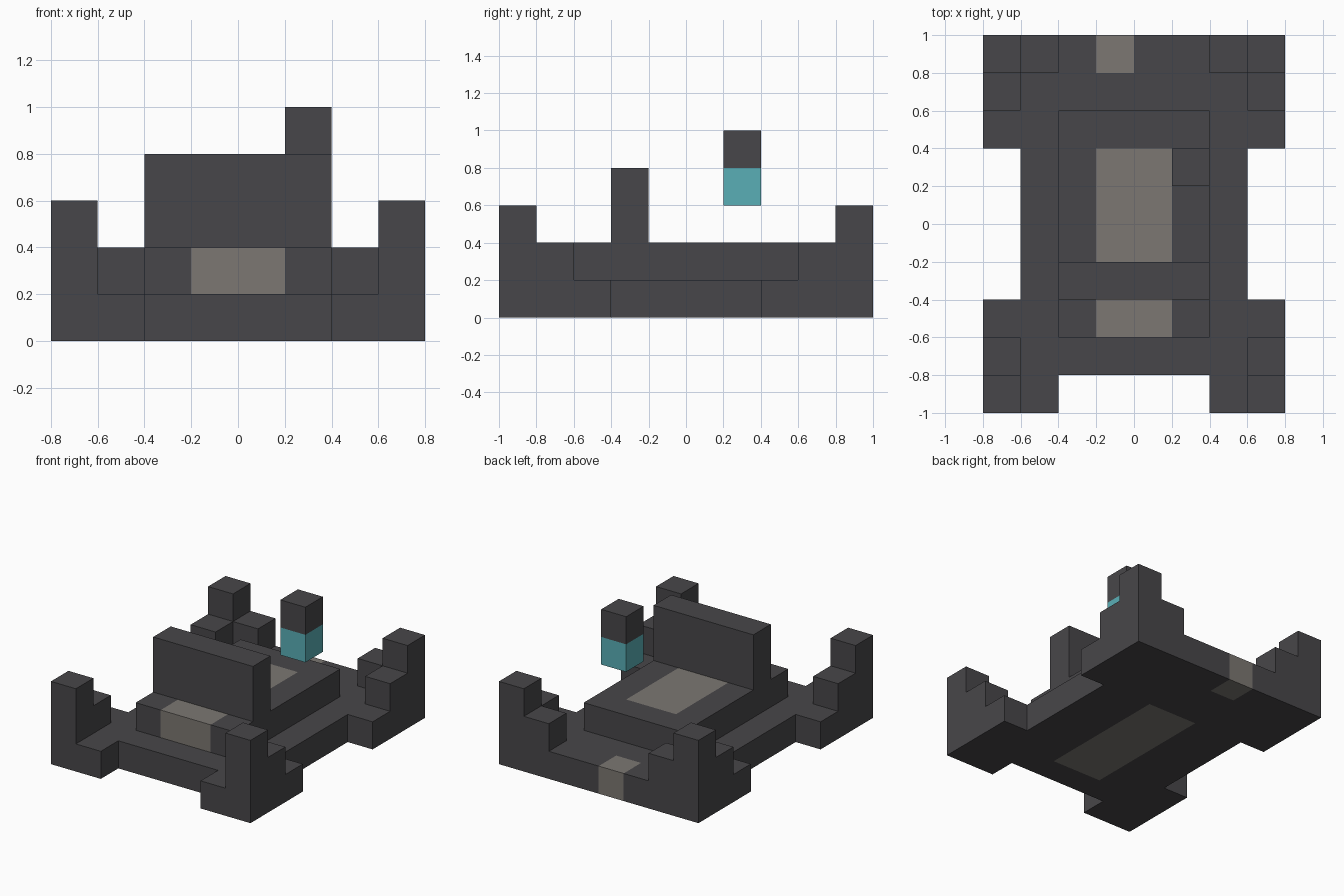
import bpy
import bmesh
from mathutils import Vector

default_cube = bpy.data.objects.get("Cube")
if default_cube:
    bpy.data.objects.remove(default_cube)

CELL = 0.2


def make_material(name, rgb):
    mat = bpy.data.materials.new(name)
    mat.use_nodes = True
    mat.diffuse_color = (*rgb, 1)
    mat.node_tree.nodes["Principled BSDF"].inputs["Base Color"].default_value = (*rgb, 1)
    return mat


DARK, GREY, TEAL = range(3)
materials = [
    make_material("dark grey", (0.064, 0.062, 0.067)),
    make_material("warm light grey", (0.2, 0.185, 0.168)),
    make_material("teal", (0.102, 0.43, 0.468)),
]

cells = {}  # cell position -> (part name, colour)


def block(part, x, y, z, colour=DARK):
    """Fill a box of cells; each range is (start, end) in cell units."""
    for i in range(*x):
        for j in range(*y):
            for k in range(*z):
                cells[i, j, k] = (part, colour)


def mirrored_block(side_parts, x, y, z):
    left, right = side_parts
    block(left, x, y, z)
    block(right, (-x[1], -x[0]), y, z)


# Floor slab: narrow waist, wide ends, notch between the front feet
block("floor", (-3, 3), (-4, 5), (0, 1))
for y in ((-5, -2), (2, 5)):
    mirrored_block(("floor", "floor"), (2, 4), y, (0, 1))
block("floor", (-1, 1), (-3, 2), (0, 1), GREY)
block("floor", (-1, 0), (4, 5), (0, 1), GREY)

# Raised deck with light panels
block("deck", (-2, 2), (-3, 3), (1, 2))
block("deck", (-1, 1), (-3, -2), (1, 2), GREY)
block("deck", (-1, 1), (-1, 2), (1, 2), GREY)

# Upright wall across the deck
block("wall", (-2, 2), (-2, -1), (2, 4))

# Stepped corner towers
front = ("front_left_tower", "front_right_tower")
back = ("back_left_tower", "back_right_tower")
mirrored_block(front, (3, 4), (-5, -4), (1, 3))
mirrored_block(front, (3, 4), (-4, -3), (1, 2))
mirrored_block(back, (3, 4), (4, 5), (1, 3))
mirrored_block(back, (3, 4), (3, 4), (1, 2))
mirrored_block(back, (2, 3), (4, 5), (1, 2))

# Floating beacon
block("beacon", (1, 2), (1, 2), (3, 4), TEAL)
block("beacon", (1, 2), (1, 2), (4, 5))


def build_part(part):
    """Make one object from the exposed cell sides of a part."""
    bm = bmesh.new()
    for pos, (owner, colour) in cells.items():
        if owner != part:
            continue
        for axis in range(3):
            for sign in (-1, 1):
                normal = Vector((0, 0, 0))
                normal[axis] = sign
                centre = Vector(pos)
                if tuple(int(c) for c in centre + normal) in cells:
                    continue
                u = Vector((0, 0, 0))
                u[(axis + 1) % 3] = 0.5
                v = normal.cross(u)
                middle = centre + Vector((0.5, 0.5, 0.5)) + normal / 2
                corners = (middle - u - v, middle + u - v, middle + u + v, middle - u + v)
                face = bm.faces.new([bm.verts.new(c * CELL) for c in corners])
                face.material_index = colour
    bmesh.ops.remove_doubles(bm, verts=bm.verts, dist=0.001)
    mesh = bpy.data.meshes.new(part)
    bm.to_mesh(mesh)
    bm.free()
    for mat in materials:
        mesh.materials.append(mat)
    bpy.context.collection.objects.link(bpy.data.objects.new(part, mesh))


for part in dict.fromkeys(owner for owner, _ in cells.values()):
    build_part(part)
